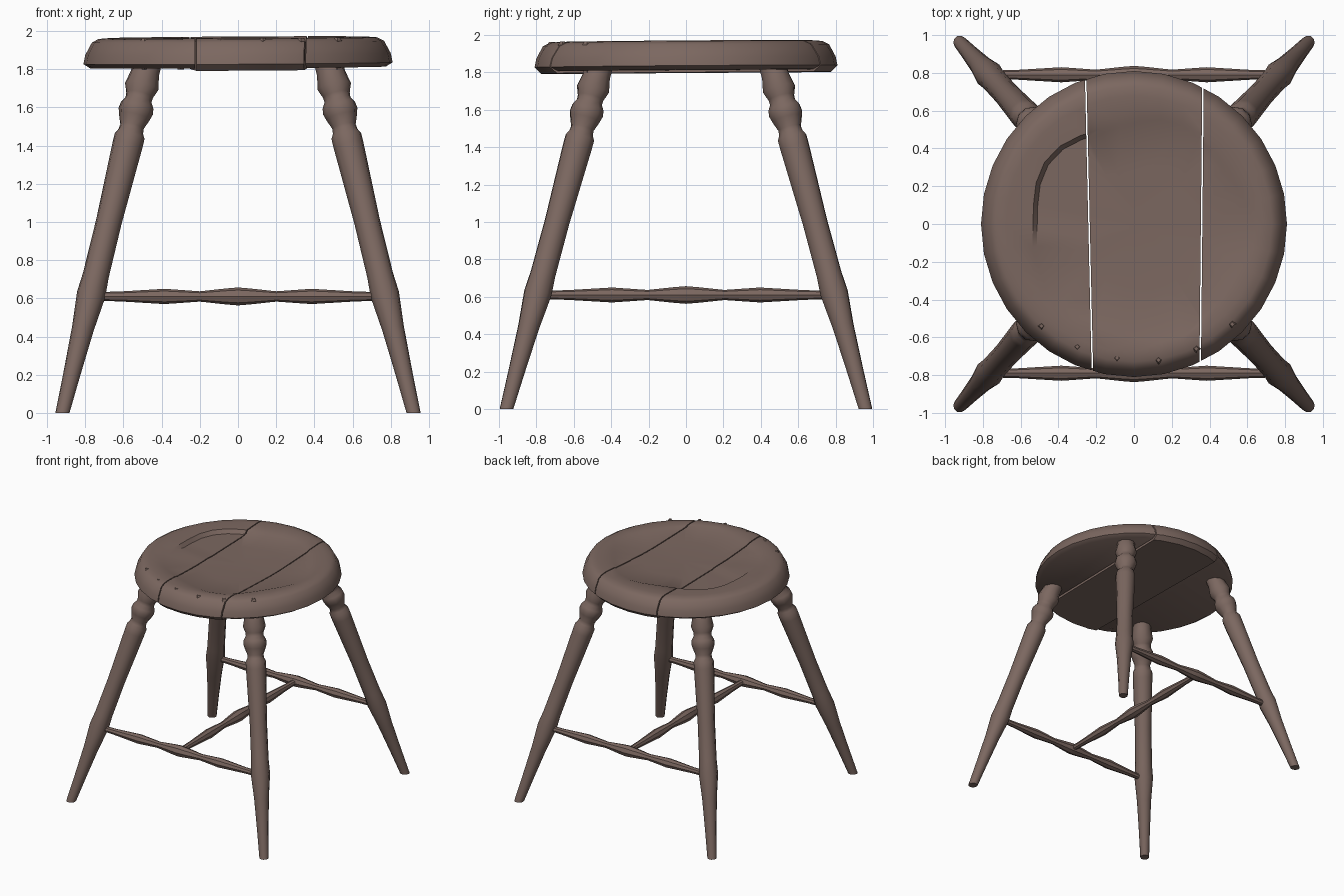
import bpy, bmesh
from math import sin, cos, pi, radians
from mathutils import Vector

cube = bpy.data.objects.get("Cube")
if cube:
    bpy.data.objects.remove(cube, do_unlink=True)

wood = bpy.data.materials.new("brown wood")
wood.use_nodes = True
wood.diffuse_color = (0.2, 0.137, 0.117, 1)
wood.node_tree.nodes["Principled BSDF"].inputs["Base Color"].default_value = wood.diffuse_color


def finish(bm, name, angle=38):
    """Turn a bmesh into a named, smooth-shaded object."""
    bmesh.ops.recalc_face_normals(bm, faces=bm.faces)
    mesh = bpy.data.meshes.new(name)
    bm.to_mesh(mesh)
    bm.free()
    obj = bpy.data.objects.new(name, mesh)
    bpy.context.collection.objects.link(obj)
    mesh.materials.append(wood)
    bpy.ops.object.select_all(action='DESELECT')
    obj.select_set(True)
    bpy.context.view_layer.objects.active = obj
    bpy.ops.object.shade_smooth_by_angle(angle=radians(angle))
    return obj


def loft(bm, rings):
    """Skin a list of equal rings of points and cap both ends."""
    loops = [[bm.verts.new(p) for p in ring] for ring in rings]
    n = len(loops[0])
    for a, b in zip(loops, loops[1:]):
        for i in range(n):
            j = (i + 1) % n
            bm.faces.new((a[i], a[j], b[j], b[i]))
    bm.faces.new(loops[0])
    bm.faces.new(loops[-1])


def turned(start, end, profile, sides):
    """Lathe a profile of (fraction along, radius) around an axis."""
    start, end = Vector(start), Vector(end)
    rot = (end - start).to_track_quat('Z', 'Y')
    bm = bmesh.new()
    rings = []
    for t, r in profile:
        c = start.lerp(end, t)
        rings.append([c + rot @ Vector((r * cos(2 * pi * i / sides), r * sin(2 * pi * i / sides), 0))
                      for i in range(sides)])
    loft(bm, rings)
    return bm


def cut(bm, point, normal):
    """Slice away the side the normal points to and close the hole."""
    res = bmesh.ops.bisect_plane(bm, geom=bm.verts[:] + bm.edges[:] + bm.faces[:],
                                 plane_co=point, plane_no=normal, clear_outer=True)
    edges = [e for e in res["geom_cut"] if isinstance(e, bmesh.types.BMEdge)]
    bmesh.ops.holes_fill(bm, edges=edges, sides=0)


# Legs: splayed turnings, profile given as (height, radius)
leg_profile = [(-0.05, 0.034), (0.2, 0.045), (0.44, 0.058), (0.62, 0.076), (0.72, 0.069),
               (1.0, 0.068), (1.4, 0.08), (1.45, 0.08), (1.475, 0.066), (1.5, 0.063),
               (1.55, 0.083), (1.58, 0.092), (1.61, 0.088), (1.64, 0.07), (1.665, 0.072),
               (1.71, 0.09), (1.78, 0.075), (1.84, 0.075)]
for side, sx in (("left", 1), ("right", -1)):
    for end, sy in (("front", -1), ("back", 1)):
        bm = turned((sx * 0.92, sy * 0.96, 0), (sx * 0.475, sy * 0.465, 1.83),
                    [(z / 1.83, r) for z, r in leg_profile], 10)
        cut(bm, (0, 0, 0), (0, 0, -1))
        finish(bm, f"{end}_{side}_leg")

# Stretchers: three matching spindles in an H
half = [(0, 0.022), (0.1, 0.026), (0.25, 0.04), (0.37, 0.027), (0.46, 0.042)]
spindle = half + [(0.5, 0.047)] + [(1 - t, r) for t, r in reversed(half)]
for name, a, b in (("front_stretcher", (-0.77, -0.79, 0.61), (0.77, -0.79, 0.61)),
                   ("back_stretcher", (-0.77, 0.79, 0.61), (0.77, 0.79, 0.61)),
                   ("middle_stretcher", (0, -0.79, 0.61), (0, 0.79, 0.61))):
    finish(turned(a, b, spindle, 8), name)


# Seat: round, dished, bevelled and split into three planks
def tilt(x, y):
    return 0.006 * x + 0.007 * y


def seat_blank(drop):
    outer = [(0.775, 1.81 - drop), (0.81, 1.832), (0.8, 1.88), (0.765, 1.945),
             (0.73, 1.963), (0.68, 1.967)]
    sides = 32
    rings = []
    for r, z in outer:
        rings.append([(r * cos(2 * pi * i / sides), r * sin(2 * pi * i / sides), z)
                      for i in range(sides)])
    # Uneven carved hollow with a steep lip on the back right
    for scale, z, lip in ((1, 1.962, 0), (0.96, 1.953, 0.022), (0.55, 1.938, 0.006), (0.1, 1.934, 0)):
        ring = []
        for i in range(sides):
            a = 2 * pi * i / sides
            r = (0.59 + 0.025 * cos(5 * a) - 0.015 * sin(a)) * scale
            low = lip if 0.65 * pi < a < 1.03 * pi else 0
            ring.append((r * cos(a) + 0.03, r * sin(a) - 0.01, z - low))
        rings.append(ring)
    bm = bmesh.new()
    loft(bm, [[(x, y, z + tilt(x, y)) for x, y, z in ring] for ring in rings])
    return bm


right_gap, left_gap = Vector((-0.238, 0, 0)), Vector((0.358, 0, 0))
right_dir, left_dir = Vector((1, 0.023, 0)), Vector((1, -0.01, 0))
gap = Vector((0.004, 0, 0))

bm = seat_blank(0)
cut(bm, right_gap - gap, right_dir)
finish(bm, "right_seat_plank")

bm = seat_blank(0.012)
cut(bm, right_gap + gap, -right_dir)
cut(bm, left_gap - gap, left_dir)
finish(bm, "middle_seat_plank")

bm = seat_blank(0)
cut(bm, left_gap + gap, -left_dir)
finish(bm, "left_seat_plank")

# Small square pegs along the front rim
for i, (x, y) in enumerate([(-0.49, -0.54), (-0.3, -0.65), (-0.09, -0.71),
                            (0.13, -0.72), (0.33, -0.66), (0.52, -0.53)]):
    z = 1.967 + tilt(x, y)
    bm = turned((x, y, 1.8), (x, y, z), [(0, 0.018), (0.9, 0.024), (1, 0.012)], 4)
    finish(bm, f"seat_peg_{i + 1}", 20)
